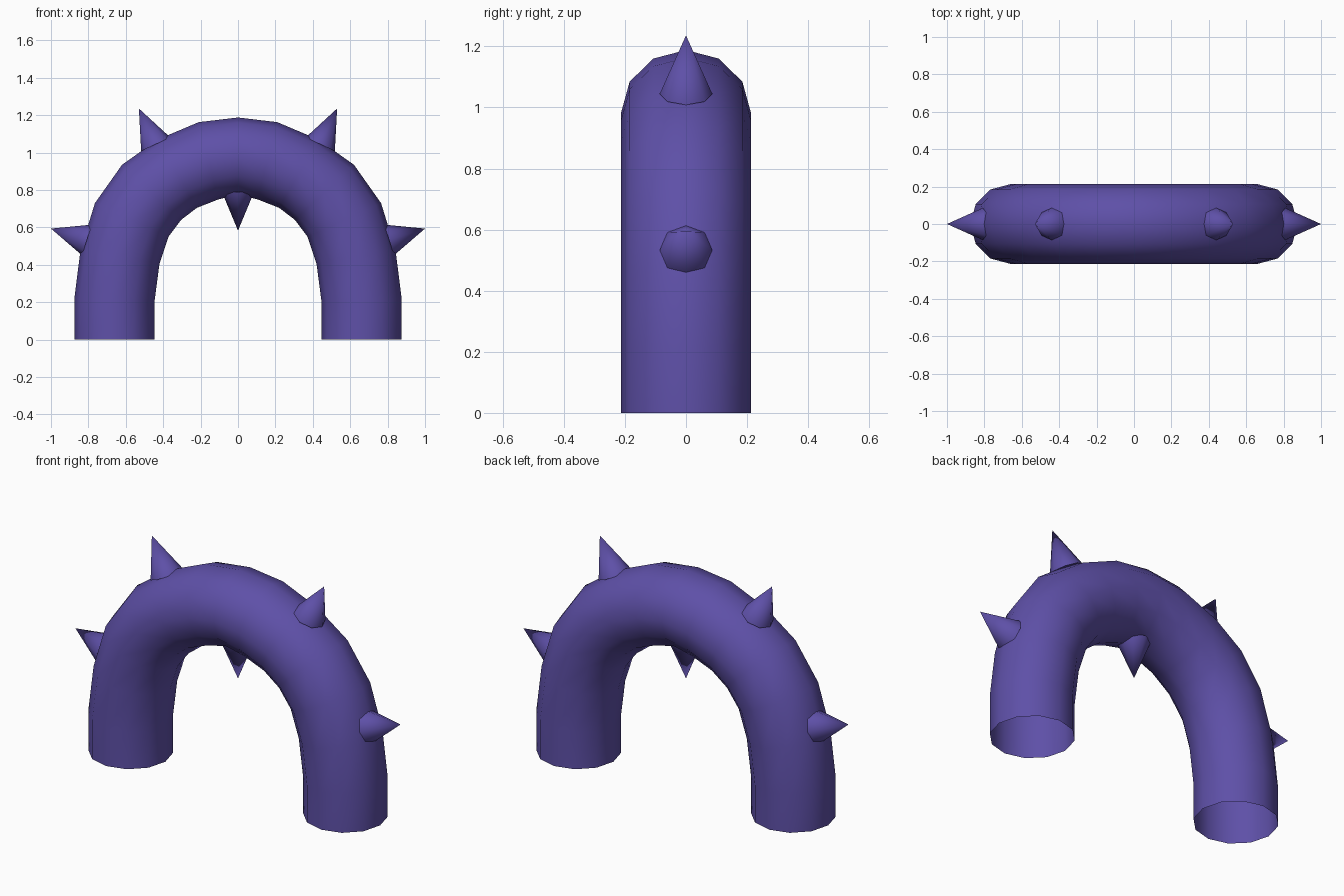
import bpy, bmesh, math
from mathutils import Vector

if "Cube" in bpy.data.objects:
    bpy.data.objects.remove(bpy.data.objects["Cube"])

purple = bpy.data.materials.new("purple")
purple.diffuse_color = (0.112, 0.08, 0.39, 1)
purple.use_nodes = True
purple.node_tree.nodes["Principled BSDF"].inputs["Base Color"].default_value = purple.diffuse_color


def finish(name, bm):
    bmesh.ops.recalc_face_normals(bm, faces=bm.faces)
    mesh = bpy.data.meshes.new(name)
    bm.to_mesh(mesh)
    bm.free()
    mesh.materials.append(purple)
    obj = bpy.data.objects.new(name, mesh)
    bpy.context.collection.objects.link(obj)
    bpy.ops.object.select_all(action='DESELECT')
    obj.select_set(True)
    bpy.context.view_layer.objects.active = obj
    bpy.ops.object.shade_smooth_by_angle(angle=math.radians(60))


# Arch tube: each ring spans from an outer to an inner profile point (x, z)
half = [((0.875, 0), (0.447, 0)), ((0.875, 0.22), (0.447, 0.2)),
        ((0.842, 0.48), (0.42, 0.405)), ((0.765, 0.73), (0.372, 0.55)),
        ((0.62, 0.935), (0.305, 0.64)), ((0.43, 1.07), (0.22, 0.705)),
        ((0.21, 1.163), (0.105, 0.75)), ((0, 1.188), (0, 0.775))]
mirrored = [((-o[0], o[1]), (-i[0], i[1])) for o, i in half[-2::-1]]
SIDES, RADIUS = 12, 0.213

bm = bmesh.new()
rings = []
for o, i in half + mirrored:
    outer, inner = Vector((o[0], 0, o[1])), Vector((i[0], 0, i[1]))
    mid, arm = (outer + inner) / 2, (outer - inner) / 2
    ring = []
    for k in range(SIDES):
        a = math.tau * k / SIDES
        ring.append(bm.verts.new(mid + arm * math.cos(a) + Vector((0, RADIUS * math.sin(a), 0))))
    rings.append(ring)
for a, b in zip(rings, rings[1:]):
    for k in range(SIDES):
        n = (k + 1) % SIDES
        bm.faces.new((a[k], a[n], b[n], b[k]))
finish("arch_tube", bm)


# Spikes: eight-sided cones set into the tube
def spike(name, base, tip, radius=0.086, sides=8):
    base, tip = Vector((base[0], 0, base[1])), Vector((tip[0], 0, tip[1]))
    axis = (tip - base).normalized()
    side = Vector((0, 1, 0))
    up = axis.cross(side)
    bm = bmesh.new()
    ring = [bm.verts.new(base + radius * (side * math.cos(math.tau * k / sides)
                                          + up * math.sin(math.tau * k / sides)))
            for k in range(sides)]
    top = bm.verts.new(tip)
    bm.faces.new(ring)
    for k in range(sides):
        bm.faces.new((ring[k], ring[(k + 1) % sides], top))
    finish(name, bm)


for s, label in ((1, "right"), (-1, "left")):
    spike("side_spike_" + label, (s * 0.808, 0.533), (s * 1.0, 0.594))
    spike("upper_spike_" + label, (s * 0.44, 1.045), (s * 0.53, 1.236))
spike("hanging_spike", (0, 0.79), (0, 0.583))
